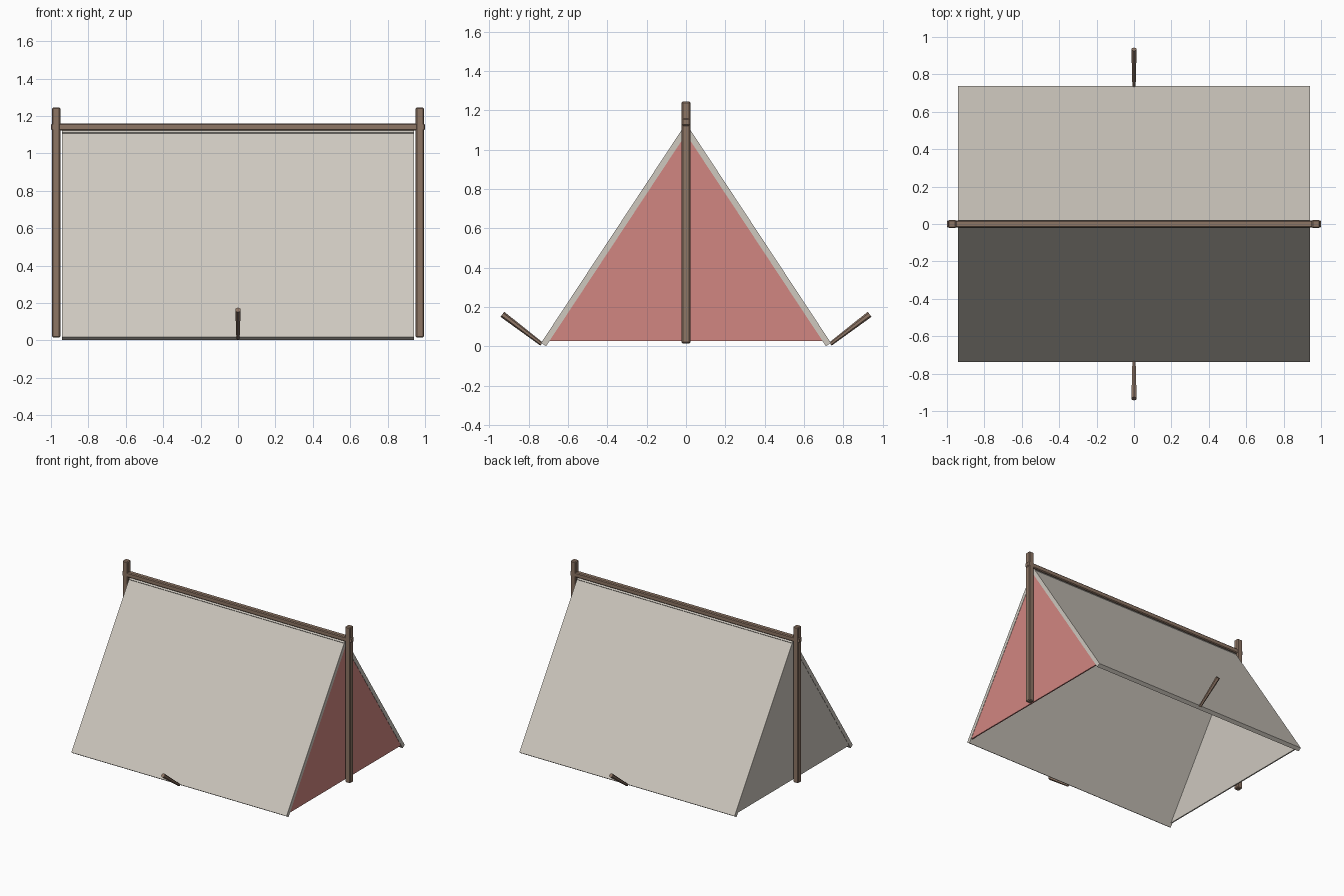
import bpy, bmesh, math
from mathutils import Vector, Matrix

if "Cube" in bpy.data.objects:
    bpy.data.objects.remove(bpy.data.objects["Cube"])


def material(name, rgb):
    m = bpy.data.materials.new(name)
    m.diffuse_color = (*rgb, 1.0)
    m.use_nodes = True
    m.node_tree.nodes["Principled BSDF"].inputs["Base Color"].default_value = m.diffuse_color
    return m


CANVAS = material("canvas_cream", (0.62, 0.58, 0.52))
RED = material("faded_red", (0.64, 0.24, 0.22))
WOOD = material("brown_wood", (0.27, 0.18, 0.13))


def finish(bm, name, mat):
    bmesh.ops.recalc_face_normals(bm, faces=bm.faces)
    me = bpy.data.meshes.new(name)
    bm.to_mesh(me)
    bm.free()
    me.materials.append(mat)
    ob = bpy.data.objects.new(name, me)
    bpy.context.collection.objects.link(ob)
    return ob


def box(name, size, centre, mat, bevel=0.0):
    bm = bmesh.new()
    bmesh.ops.create_cube(bm, size=1.0)
    bmesh.ops.scale(bm, vec=size, verts=bm.verts)
    if bevel:
        bmesh.ops.bevel(bm, geom=bm.edges[:], offset=bevel, segments=1, affect='EDGES')
    bmesh.ops.translate(bm, vec=centre, verts=bm.verts)
    return finish(bm, name, mat)


def prism(name, profile, x0, x1, mat):
    """Extrude a (y, z) profile along x."""
    bm = bmesh.new()
    f = bm.faces.new([bm.verts.new((x0, y, z)) for y, z in profile])
    ext = bmesh.ops.extrude_face_region(bm, geom=[f])
    bmesh.ops.translate(bm, vec=(x1 - x0, 0, 0),
                        verts=[v for v in ext["geom"] if isinstance(v, bmesh.types.BMVert)])
    return finish(bm, name, mat)


# sloping canvas sheets, crossing slightly at the ridge
HALF = 0.94
foot, ridge = Vector((0.7245, 0.0095)), Vector((0.0, 1.107))
along = (ridge - foot).normalized()
normal = Vector((along.y, -along.x)) * 0.015
head = ridge + along * 0.015
sheet = [foot + normal, head + normal, head - normal, foot - normal]
for side, label in ((-1, "front"), (1, "back")):
    prism(label + "_canvas_sheet", [(side * p.x, p.y) for p in sheet], -HALF, HALF, CANVAS)

# end walls: red on the right, plain canvas on the left
wall = [(-0.70, 0.028), (0.70, 0.028), (0, 1.085)]
prism("right_end_wall", wall, HALF - 0.012, HALF - 0.002, RED)
prism("left_end_wall", wall, -HALF + 0.012, -HALF + 0.002, CANVAS)

# upright posts and ridge beam
for side, label in ((-1, "left"), (1, "right")):
    box(label + "_post", (0.044, 0.044, 1.23), (side * 0.972, 0, 0.63), WOOD, 0.006)
box("ridge_beam", (2.0, 0.04, 0.038), (0, 0, 1.141), WOOD, 0.006)

# tapered ground pegs leaning outwards
for side, label in ((-1, "front"), (1, "back")):
    a, b = Vector((0, side * 0.735, 0.012)), Vector((0, side * 0.934, 0.163))
    bm = bmesh.new()
    bmesh.ops.create_cone(bm, cap_ends=True, segments=6, radius1=0.010, radius2=0.016,
                          depth=(b - a).length)
    rot = (b - a).to_track_quat('Z', 'Y').to_matrix().to_4x4()
    bmesh.ops.transform(bm, matrix=Matrix.Translation((a + b) / 2) @ rot, verts=bm.verts)
    finish(bm, label + "_peg", WOOD)
